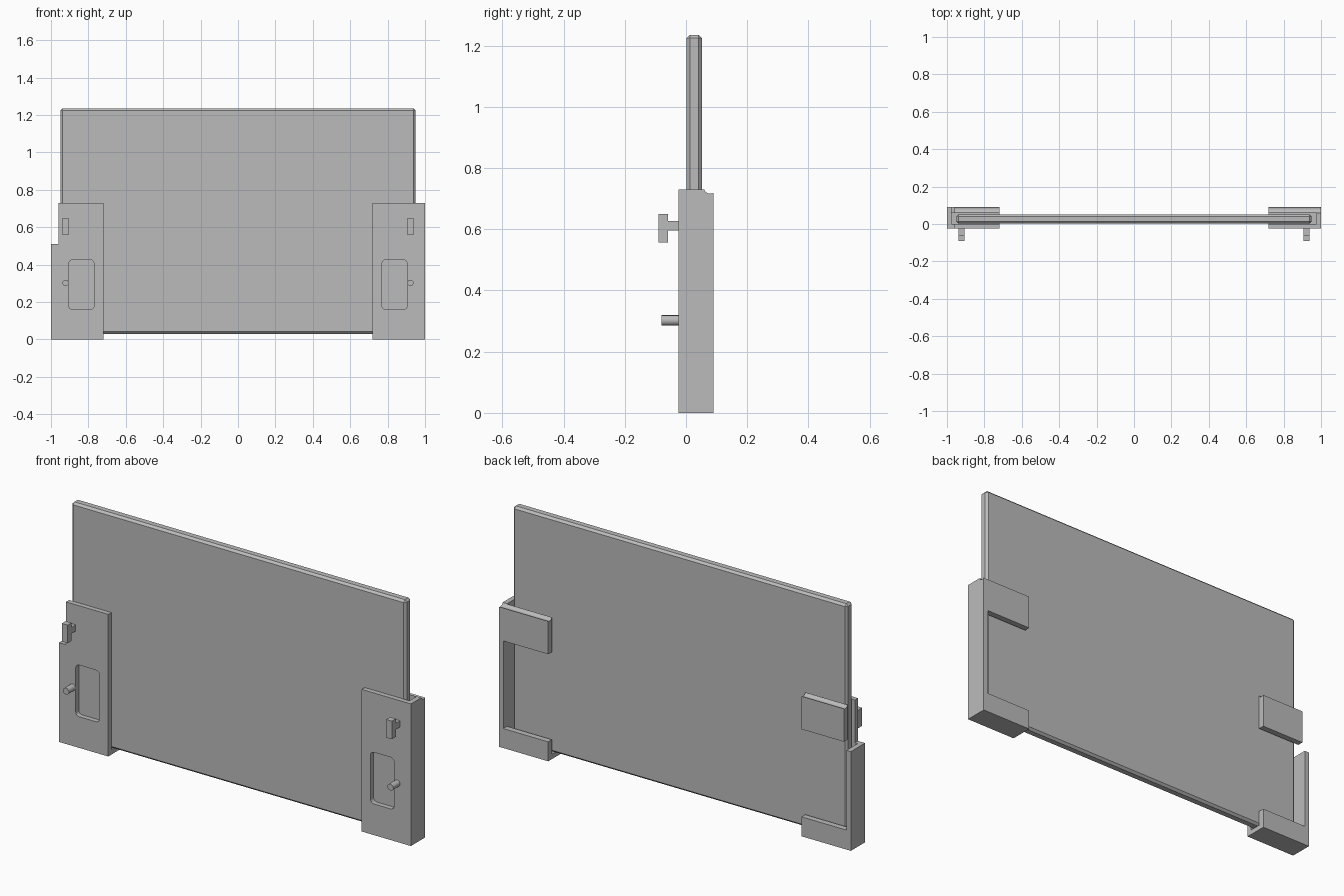
import bpy
import bmesh
from math import pi
from mathutils import Matrix

default = bpy.data.objects.get("Cube")
if default:
    bpy.data.objects.remove(default, do_unlink=True)

GREY = (0.5, 0.5, 0.5, 1.0)
grey = bpy.data.materials.new("plain grey")
grey.diffuse_color = GREY
grey.use_nodes = True
grey.node_tree.nodes["Principled BSDF"].inputs["Base Color"].default_value = GREY


def finish(bm, name):
    bmesh.ops.recalc_face_normals(bm, faces=bm.faces)
    mesh = bpy.data.meshes.new(name)
    bm.to_mesh(mesh)
    bm.free()
    mesh.materials.append(grey)
    obj = bpy.data.objects.new(name, mesh)
    bpy.context.collection.objects.link(obj)
    return obj


def add_box(bm, x, y, z):
    """Box between pairs of limits, given in any order."""
    spans = [sorted(p) for p in (x, y, z)]
    size = [b - a for a, b in spans]
    mid = [(a + b) / 2 for a, b in spans]
    bmesh.ops.create_cube(bm, size=1, matrix=Matrix.Translation(mid) @ Matrix.Diagonal((*size, 1)))


def box(name, x, y, z, bevel=0, axis=None, segments=1):
    """Box with all edges bevelled, or only those along one axis."""
    bm = bmesh.new()
    add_box(bm, x, y, z)
    if bevel:
        edges = [e for e in bm.edges if axis is None
                 or abs((e.verts[0].co - e.verts[1].co).normalized()[axis]) > 0.9]
        bmesh.ops.bevel(bm, geom=edges, offset=bevel, segments=segments,
                        profile=0.5, affect='EDGES')
    return finish(bm, name)


def rod(name, centre, radius, length, axis, sides):
    bm = bmesh.new()
    turn = Matrix.Rotation(pi / 2, 4, axis)
    bmesh.ops.create_cone(bm, cap_ends=True, segments=sides, radius1=radius, radius2=radius,
                          depth=length, matrix=Matrix.Translation(centre) @ turn)
    return finish(bm, name)


def carve(target, cutters):
    """Subtract the cutters, then remove them."""
    for cutter in cutters:
        mod = target.modifiers.new("cut", 'BOOLEAN')
        mod.operation = 'DIFFERENCE'
        mod.solver = 'EXACT'
        mod.object = cutter
    bpy.context.view_layer.update()
    graph = bpy.context.evaluated_depsgraph_get()
    mesh = bpy.data.meshes.new_from_object(target.evaluated_get(graph))
    target.modifiers.clear()
    target.data = mesh
    for cutter in cutters:
        bpy.data.objects.remove(cutter, do_unlink=True)


# Flat panel with chamfered edges
box("panel", (-0.95, 0.95), (0.002, 0.052), (0.03, 1.235), bevel=0.011)

for side, label in ((1, "left"), (-1, "right")):
    def sx(a, b):
        return (side * a, side * b)

    # Corner bracket: slot for the panel, front window, open back, dished rear top
    bracket = box(label + "_bracket", sx(0.72, 1.0), (-0.025, 0.09), (0, 0.73))
    cutters = [
        box("slot_cutter", sx(0.6, 0.975), (0, 0.06), (0.025, 0.9)),
        box("back_cutter", sx(0.6, 0.975), (0.03, 0.2), (0.1, 0.55)),
        box("window_cutter", sx(0.77, 0.905), (-0.1, 0.03), (0.16, 0.425),
            bevel=0.02, axis=1, segments=4),
        rod("groove_cutter", (side * 0.86, 0.079, 0.737), 0.021, 0.6, 'Y', 24),
    ]
    # Only the right bracket has its upper outer corner cut away
    if side < 0:
        cutters.append(box("notch_cutter", sx(0.96, 1.2), (-0.2, 0.2), (0.51, 0.9)))
    carve(bracket, cutters)

    # T-shaped hook
    bm = bmesh.new()
    add_box(bm, sx(0.905, 0.938), (-0.09, -0.058), (0.557, 0.65))
    add_box(bm, sx(0.905, 0.938), (-0.058, -0.02), (0.595, 0.627))
    finish(bm, label + "_hook")

    # Round peg beside the window
    peg = rod(label + "_peg", (side * 0.922, -0.05, 0.302), 0.017, 0.06, 'X', 14)
    bpy.ops.object.select_all(action='DESELECT')
    peg.select_set(True)
    bpy.context.view_layer.objects.active = peg
    bpy.ops.object.shade_smooth_by_angle()
